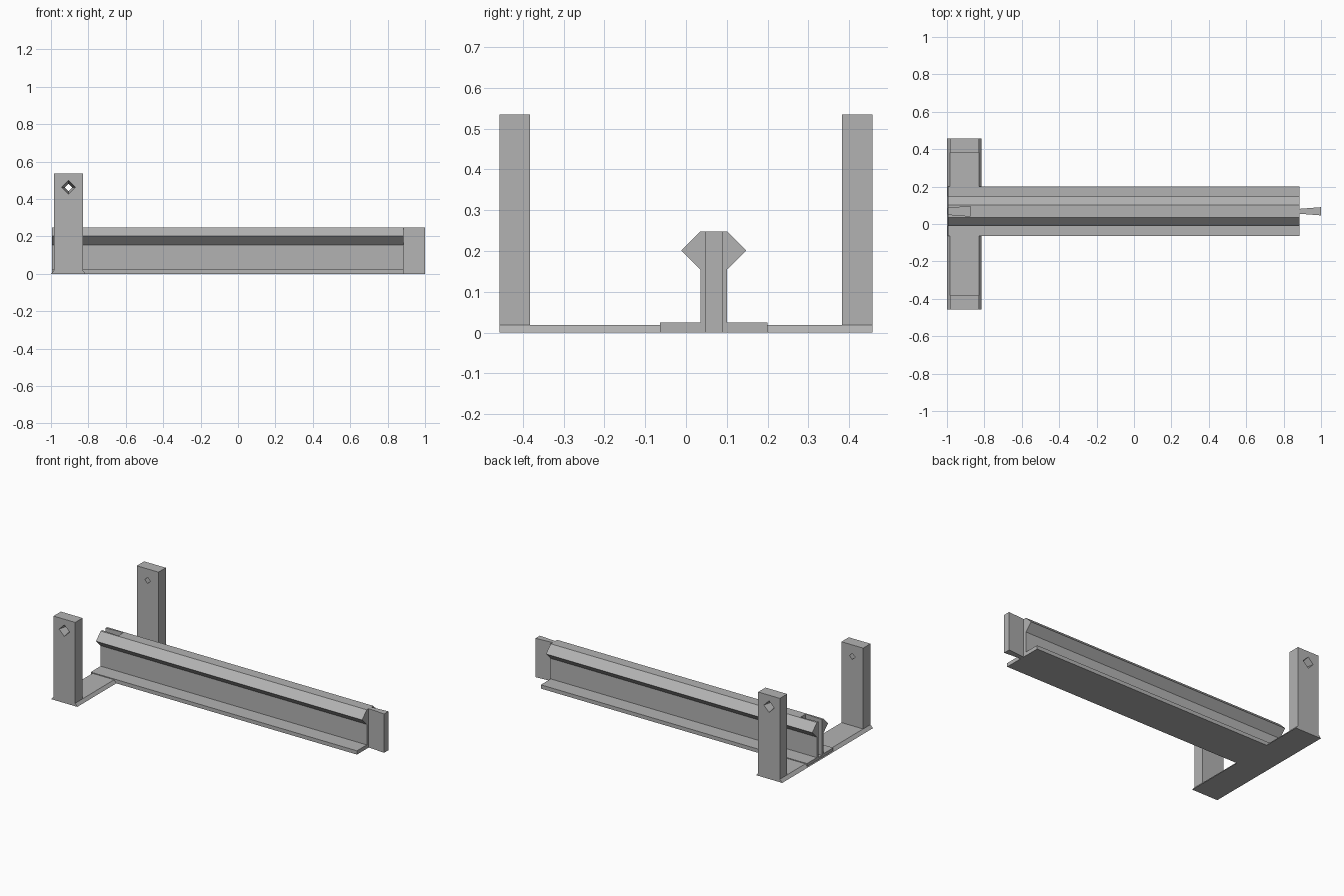
import bpy
import bmesh
from mathutils import Vector

cube = bpy.data.objects.get("Cube")
if cube:
    bpy.data.objects.remove(cube, do_unlink=True)

grey = bpy.data.materials.new("plain_grey")
grey.use_nodes = True
grey.diffuse_color = (0.45, 0.45, 0.45, 1)
grey.node_tree.nodes["Principled BSDF"].inputs["Base Color"].default_value = (0.45, 0.45, 0.45, 1)


def loft(name, start, end):
    """Closed solid between two matching loops of points."""
    bm = bmesh.new()
    a = [bm.verts.new(p) for p in start]
    b = [bm.verts.new(p) for p in end]
    bm.faces.new(a)
    bm.faces.new(b)
    for i in range(len(a)):
        j = (i + 1) % len(a)
        bm.faces.new((a[i], a[j], b[j], b[i]))
    bmesh.ops.recalc_face_normals(bm, faces=bm.faces)
    mesh = bpy.data.meshes.new(name)
    bm.to_mesh(mesh)
    bm.free()
    mesh.materials.append(grey)
    obj = bpy.data.objects.new(name, mesh)
    bpy.context.collection.objects.link(obj)
    return obj


def prism(name, loop, offset):
    pts = [Vector(p) for p in loop]
    return loft(name, pts, [p + Vector(offset) for p in pts])


def cut(target, cutter):
    """Subtract the cutter, then discard it."""
    mod = target.modifiers.new("cut", "BOOLEAN")
    mod.operation = "DIFFERENCE"
    mod.solver = "EXACT"
    mod.object = cutter
    cutter.hide_render = True
    bpy.context.view_layer.objects.active = target
    bpy.ops.object.modifier_apply(modifier=mod.name)
    bpy.data.objects.remove(cutter, do_unlink=True)


RAIL_Y = 0.068
LEFT, RIGHT = -0.995, 0.885

# Rail: flange, web and angular head as one mirrored profile
half = [(0.132, 0), (0.132, 0.024), (0.033, 0.024), (0.033, 0.155), (0.08, 0.201), (0.033, 0.248)]
section = half + [(-y, z) for y, z in reversed(half)]
rail = prism("rail", [(LEFT, RAIL_Y + y, z) for y, z in section], (RIGHT - LEFT, 0, 0))


def dovetail(name, x0, x1, w0, w1, z0, z1):
    loop = [(x0, RAIL_Y - w0, z0), (x1, RAIL_Y - w1, z0), (x1, RAIL_Y + w1, z0), (x0, RAIL_Y + w0, z0)]
    return prism(name, loop, (0, 0, z1 - z0))


# Dovetail socket at one end, matching tongue at the other
cut(rail, dovetail("socket_cutter", LEFT - 0.01, -0.875, 0.016, 0.026, 0.019, 0.3))
dovetail("rail_tongue", RIGHT - 0.002, 1.0, 0.013, 0.022, 0, 0.248)

# Cross foot with sloped long edges
foot = [(-1, -0.457, 0), (-0.815, -0.457, 0), (-0.83, -0.457, 0.019), (-0.983, -0.457, 0.019)]
prism("cross_foot", foot, (0, 0.914, 0))

# Upright posts with tapered diamond holes, wide on the outer face
POST_X, HOLE_Z = -0.9065, 0.462
for side, name in ((-1, "front_post"), (1, "back_post")):
    outer, inner = side * 0.457, side * 0.383
    post = prism(name, [(x, outer, z) for x, z in
                        ((-0.983, 0.018), (-0.83, 0.018), (-0.83, 0.535), (-0.983, 0.535))],
                 (0, inner - outer, 0))

    def diamond(y, r):
        return [(POST_X + dx * r, y, HOLE_Z + dz * r) for dx, dz in ((1, 0), (0, 1), (-1, 0), (0, -1))]

    cut(post, loft("hole_cutter", diamond(outer + side * 0.001, 0.0373), diamond(inner - side * 0.001, 0.0197)))
